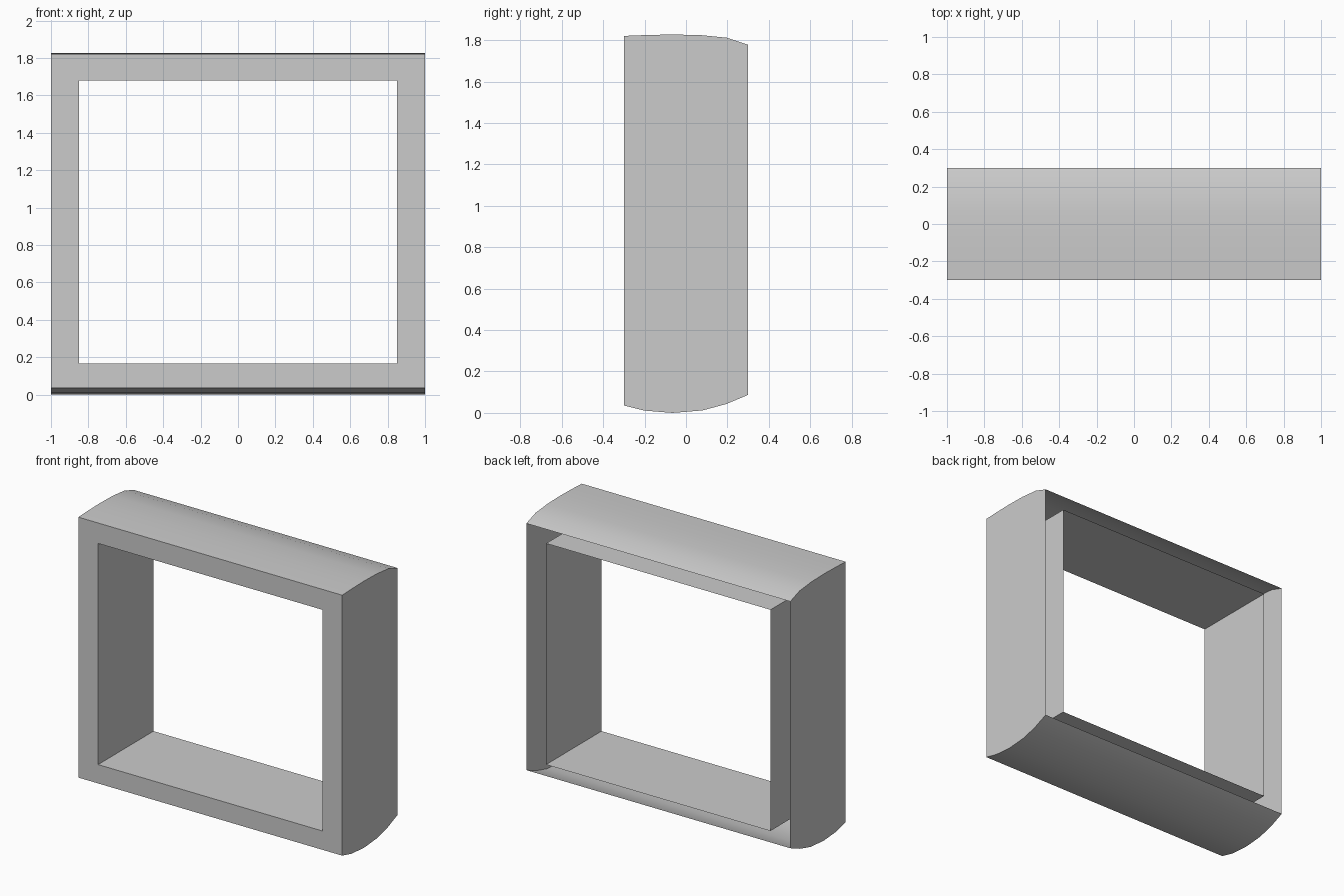
import bpy

if "Cube" in bpy.data.objects:
    bpy.data.objects.remove(bpy.data.objects["Cube"])

HALF_DEPTH = 0.3
HOLE_X, HOLE_LOW, HOLE_HIGH = 0.85, 0.165, 1.68

# Side outline as (y, z): bowed bottom front to back, then bowed top back to front
BOTTOM = [(-0.3, 0.036), (-0.2, 0.011), (-0.065, 0.0), (0.08, 0.012), (0.195, 0.043), (0.3, 0.087)]
TOP = [(0.3, 1.777), (0.2, 1.811), (0.07, 1.824), (-0.07, 1.827), (-0.2, 1.824), (-0.3, 1.82)]


def make_part(name, verts, faces):
    mesh = bpy.data.meshes.new(name)
    mesh.from_pydata(verts, [], faces)
    mesh.update()
    obj = bpy.data.objects.new(name, mesh)
    bpy.context.collection.objects.link(obj)
    bpy.ops.object.select_all(action='DESELECT')
    obj.select_set(True)
    bpy.context.view_layer.objects.active = obj
    bpy.ops.object.shade_smooth_by_angle(angle=0.52)
    return obj


def rectangle(x, y, low, high):
    return [(-x, y, low), (x, y, low), (x, y, high), (-x, y, high)]


# Outer shell: flat sides joined by curved top and bottom, open at front and back
outline = BOTTOM + TOP
n = len(outline)
half = len(BOTTOM)
verts = [(x, y, z) for x in (-1, 1) for y, z in outline]
faces = [tuple(reversed(range(n))), tuple(range(n, 2 * n))]
for i in range(n - 1):
    if i != half - 1:
        faces.append((i, i + 1, n + i + 1, n + i))
make_part("outer_shell", verts, faces)

# Front face: flat border around the opening
verts = (rectangle(1, -HALF_DEPTH, BOTTOM[0][1], TOP[-1][1])
         + rectangle(HOLE_X, -HALF_DEPTH, HOLE_LOW, HOLE_HIGH))
make_part("front_face", verts,
          [(i, (i + 1) % 4, (i + 1) % 4 + 4, i + 4) for i in range(4)])

# Inner lining: straight tube through the opening, leaving an open channel at the back
verts = (rectangle(HOLE_X, -HALF_DEPTH, HOLE_LOW, HOLE_HIGH)
         + rectangle(HOLE_X, HALF_DEPTH, HOLE_LOW, HOLE_HIGH))
make_part("inner_lining", verts,
          [(i, (i + 1) % 4, (i + 1) % 4 + 4, i + 4) for i in range(4)])
